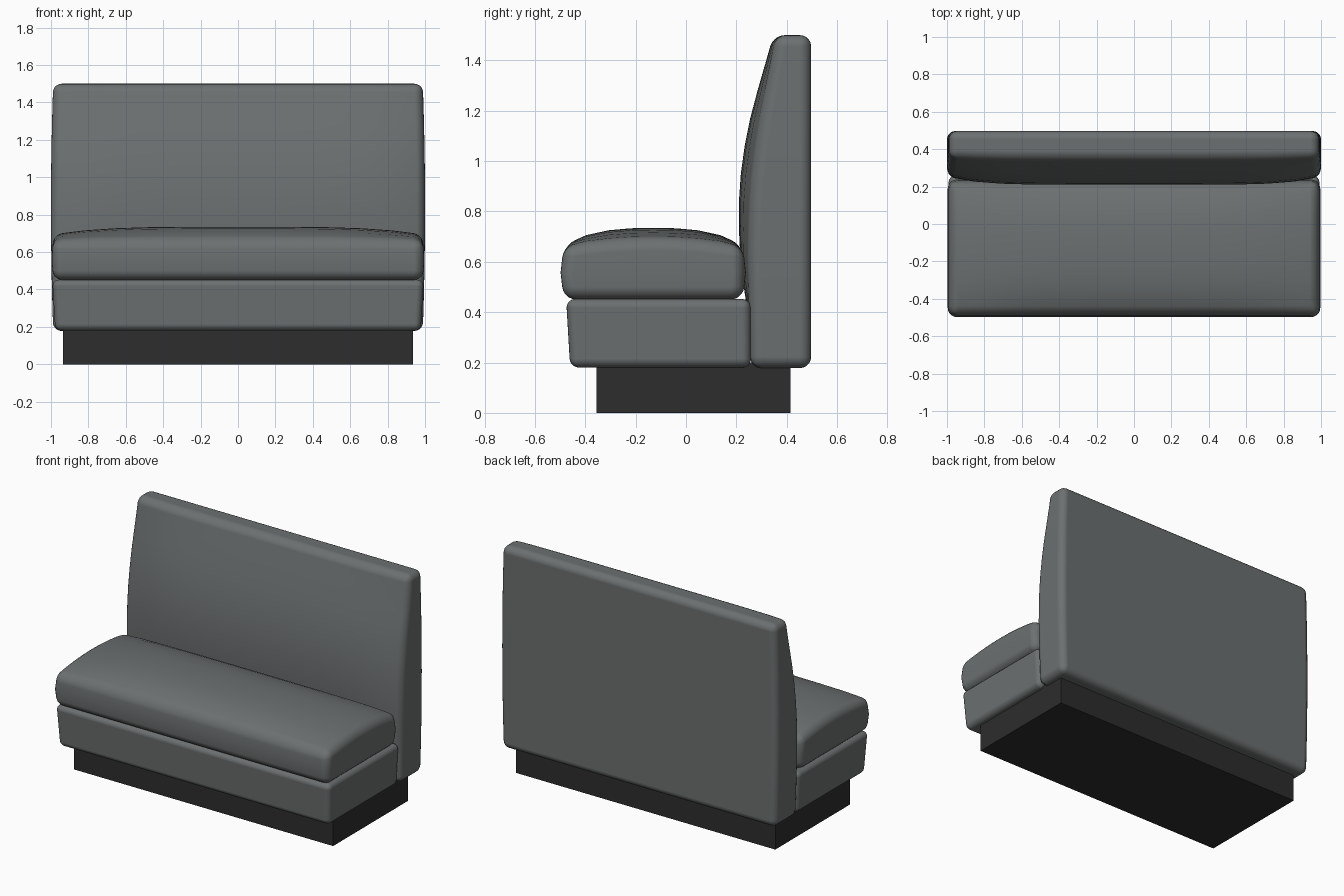
import bpy
import bmesh

cube = bpy.data.objects.get("Cube")
if cube:
    bpy.data.objects.remove(cube, do_unlink=True)


def make_material(name, rgb):
    mat = bpy.data.materials.new(name)
    mat.use_nodes = True
    colour = (*rgb, 1.0)
    mat.diffuse_color = colour
    bsdf = next(n for n in mat.node_tree.nodes if n.type == 'BSDF_PRINCIPLED')
    bsdf.inputs["Base Color"].default_value = colour
    return mat


vinyl = make_material("grey vinyl", (0.15, 0.162, 0.162))
kick = make_material("black plinth", (0.026, 0.026, 0.026))


def block(name, low, high, mat, cuts=(), shape=None, radius=0.0):
    """Box from low to high, sliced by cuts per axis, bent by shape, with rounded edges."""
    bm = bmesh.new()
    bmesh.ops.create_cube(bm, size=2.0)
    for axis, count in enumerate(cuts):
        for i in range(1, count):
            point, normal = [0, 0, 0], [0, 0, 0]
            point[axis] = 2 * i / count - 1
            normal[axis] = 1
            bmesh.ops.bisect_plane(bm, geom=bm.verts[:] + bm.edges[:] + bm.faces[:],
                                   plane_co=point, plane_no=normal)
    for v in bm.verts:
        unit = v.co.copy()
        for a in range(3):
            v.co[a] = low[a] + (high[a] - low[a]) * (unit[a] + 1) / 2
        if shape:
            shape(v.co, *unit)
    mesh = bpy.data.meshes.new(name)
    bm.to_mesh(mesh)
    bm.free()
    obj = bpy.data.objects.new(name, mesh)
    bpy.context.collection.objects.link(obj)
    mesh.materials.append(mat)
    if radius:
        bevel = obj.modifiers.new("rounded edges", 'BEVEL')
        bevel.width = radius
        bevel.segments = 5
        bevel.limit_method = 'ANGLE'
        bevel.angle_limit = 0.7
        bevel.harden_normals = True
        mesh.shade_smooth()
    return obj


def pillow_seat(co, u, v, w):
    # Crowned top, slightly swollen sides
    if w > 0:
        crown = 0.03 * (1 - v * v) + 0.04 * (1 - u ** 4) * (1 - v ** 4)
        co.z += crown * w
    co.x += 0.008 * u * (1 - w * w)
    co.y += 0.012 * v * (1 - w * w)


def pillow_base(co, u, v, w):
    # Front and ends lean in a little towards the floor
    co.x += 0.008 * u * w
    if v < 0:
        co.y += 0.008 * v * w


# Front edge of the backrest as (height, depth) pairs
BACK_CURVE = [(0.18, 0.255), (0.6, 0.25), (0.8, 0.255), (1.0, 0.272),
              (1.2, 0.303), (1.35, 0.333), (1.5, 0.355)]


def curve_depth(z):
    for (z0, y0), (z1, y1) in zip(BACK_CURVE, BACK_CURVE[1:]):
        if z <= z1:
            return y0 + (y1 - y0) * (z - z0) / (z1 - z0)
    return BACK_CURVE[-1][1]


def pillow_back(co, u, v, w):
    # Tapered, padded front face with swollen middle
    if v < 0:
        puff = max(0.0, 1 - ((co.z - 0.95) / 0.6) ** 2)
        co.y = curve_depth(co.z) - 0.05 * puff * (1 - u ** 6)
    co.x += 0.012 * u * (1 - w * w)


block("plinth", (-0.935, -0.355, 0), (0.935, 0.415, 0.2), kick)
block("seat_base", (-0.985, -0.468, 0.18), (0.985, 0.258, 0.452), vinyl,
      shape=pillow_base, radius=0.035)
block("seat_cushion", (-0.988, -0.486, 0.45), (0.988, 0.226, 0.665), vinyl,
      cuts=(12, 8, 2), shape=pillow_seat, radius=0.05)
block("backrest", (-0.988, 0.25, 0.178), (0.988, 0.497, 1.5), vinyl,
      cuts=(14, 1, 12), shape=pillow_back, radius=0.045)
